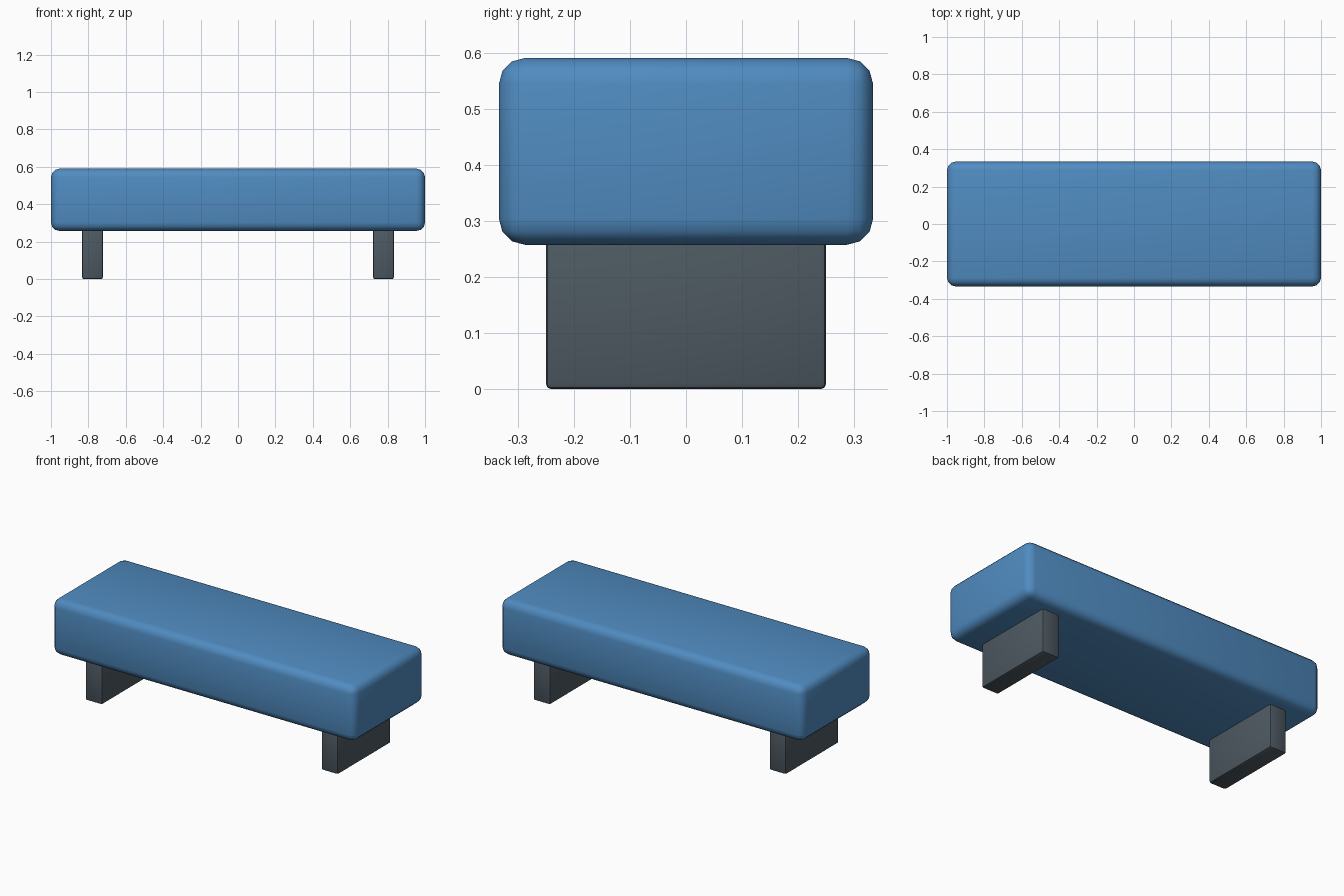
import bpy
import math

if "Cube" in bpy.data.objects:
    bpy.data.objects.remove(bpy.data.objects["Cube"])


def material(name, color):
    mat = bpy.data.materials.new(name)
    mat.diffuse_color = (*color, 1)
    mat.use_nodes = True
    mat.node_tree.nodes["Principled BSDF"].inputs["Base Color"].default_value = mat.diffuse_color
    return mat


def rounded_box(name, center, size, radius, segments, mat):
    bpy.ops.mesh.primitive_cube_add(size=1, location=center)
    obj = bpy.context.object
    obj.name = name
    obj.scale = size
    bpy.ops.object.transform_apply(location=False, rotation=False, scale=True)
    bevel = obj.modifiers.new("rounded_edges", 'BEVEL')
    bevel.width = radius
    bevel.segments = segments
    bpy.ops.object.modifier_apply(modifier=bevel.name)
    bpy.ops.object.shade_smooth_by_angle(angle=math.radians(40))
    obj.data.materials.append(mat)
    return obj


blue = material("blue_upholstery", (0.08, 0.26, 0.53))
slate = material("dark_slate", (0.075, 0.1, 0.12))

# Padded seat block
rounded_box("seat", (0, 0, 0.424), (2, 0.667, 0.333), 0.046, 3, blue)

# Two slab legs, tops sunk slightly into the seat
for side, label in ((-1, "left_leg"), (1, "right_leg")):
    rounded_box(label, (side * 0.778, 0, 0.139), (0.111, 0.5, 0.278), 0.01, 2, slate)
